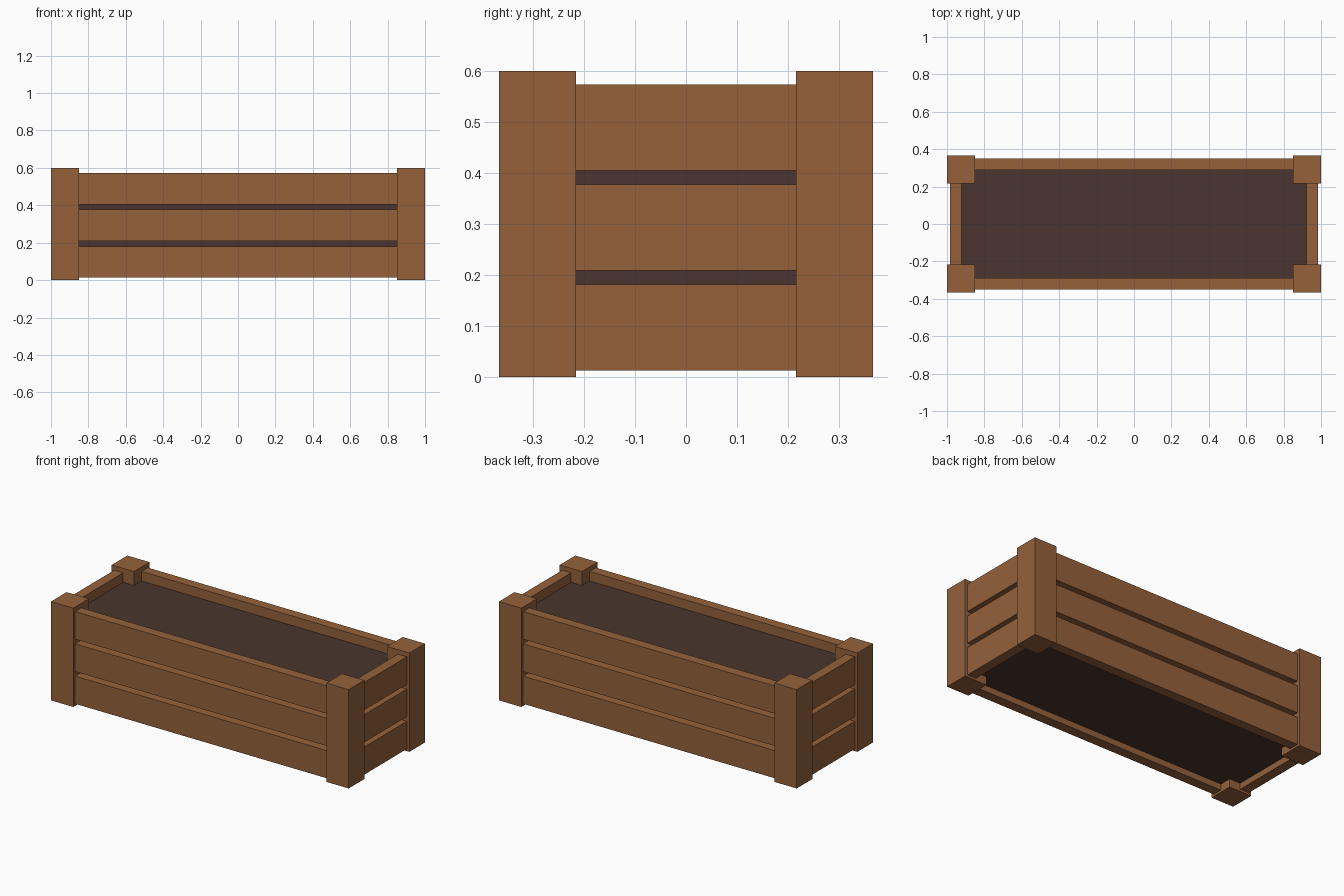
import bpy

if "Cube" in bpy.data.objects:
    bpy.data.objects.remove(bpy.data.objects["Cube"])


def material(name, rgb):
    # sRGB 0-255 to linear
    lin = [((c / 255 + 0.055) / 1.055) ** 2.4 for c in rgb]
    m = bpy.data.materials.new(name)
    m.diffuse_color = (*lin, 1)
    m.use_nodes = True
    m.node_tree.nodes["Principled BSDF"].inputs["Base Color"].default_value = m.diffuse_color
    return m


wood = material("brown wood", (149, 97, 59))
earth = material("dark soil", (74, 53, 46))


def box(name, lo, hi, mat):
    bpy.ops.mesh.primitive_cube_add(size=1, location=[(a + b) / 2 for a, b in zip(lo, hi)])
    ob = bpy.context.object
    ob.name = name
    ob.scale = [b - a for a, b in zip(lo, hi)]
    bpy.ops.object.transform_apply(location=False, rotation=False, scale=True)
    ob.data.materials.append(mat)
    return ob


HX, HY, H = 1.0, 0.366, 0.6        # outer half sizes and height
POST = 0.15                        # post width
THICK = 0.06                       # plank thickness
INSET = 0.017                      # plank set back from the post face
PLANK, GAP, BASE = 0.168, 0.028, 0.013
PX, PY = HX - INSET, HY - INSET    # outer plank faces
EMBED = 0.02                       # plank ends let into the posts

# corner posts
for sx, xn in ((-1, "left"), (1, "right")):
    for sy, yn in ((-1, "front"), (1, "back")):
        cx, cy = sx * (HX - POST / 2), sy * (HY - POST / 2)
        box(f"{yn}_{xn}_post", (cx - POST / 2, cy - POST / 2, 0),
            (cx + POST / 2, cy + POST / 2, H), wood)

# three planks on each side
for i in range(3):
    z0 = BASE + i * (PLANK + GAP)
    z1 = z0 + PLANK
    ex, ey = HX - POST + EMBED, HY - POST + EMBED
    for s, yn, xn in ((-1, "front", "left"), (1, "back", "right")):
        cy, cx = s * (PY - THICK / 2), s * (PX - THICK / 2)
        box(f"{yn}_plank_{i + 1}", (-ex, cy - THICK / 2, z0), (ex, cy + THICK / 2, z1), wood)
        box(f"{xn}_plank_{i + 1}", (cx - THICK / 2, -ey, z0), (cx + THICK / 2, ey, z1), wood)

# soil block filling the inside, seen through the gaps
box("soil", (-PX + THICK, -PY + THICK, 0.05), (PX - THICK, PY - THICK, 0.515), earth)
